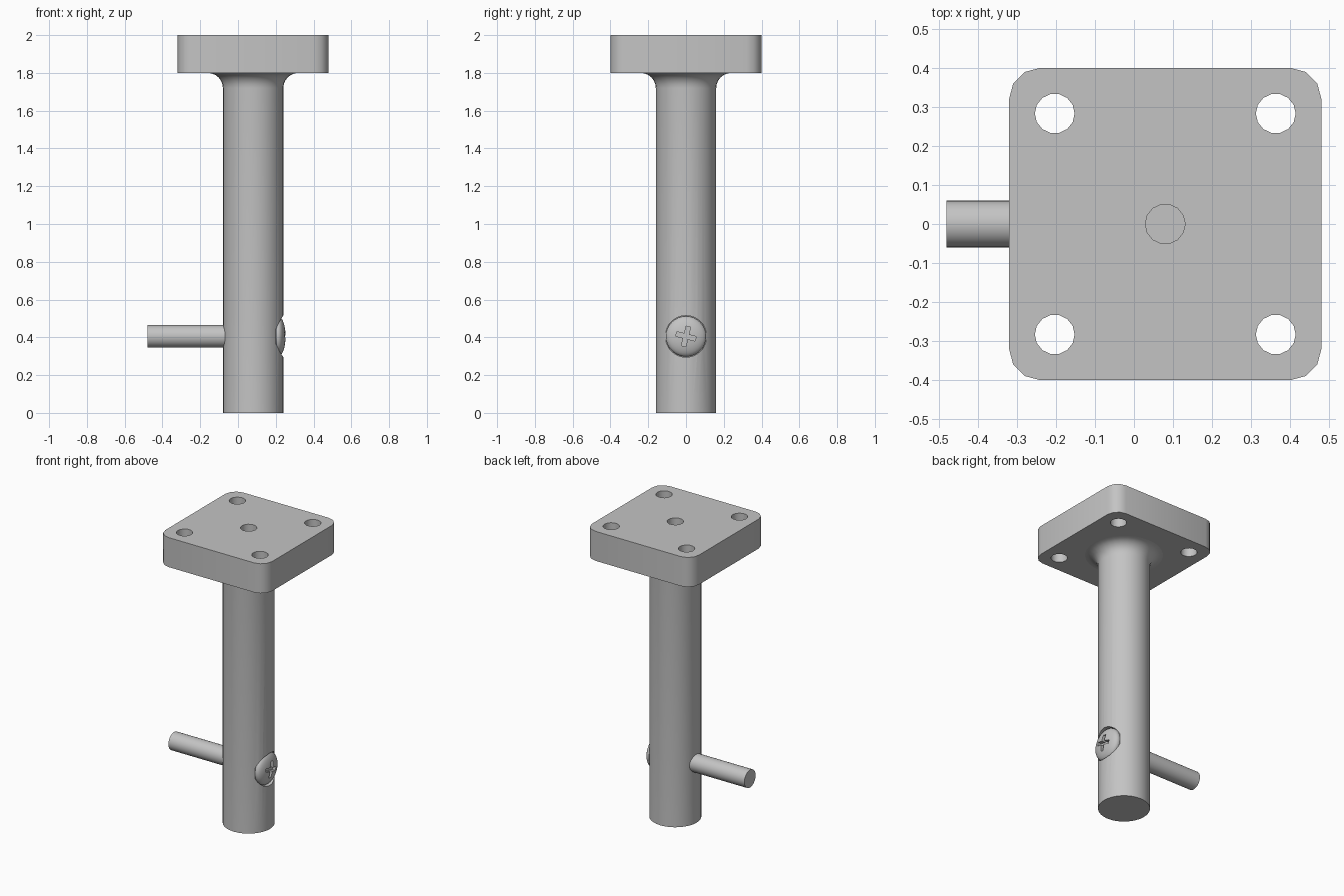
import bpy, bmesh
from math import sin, cos, pi, radians
from mathutils import Matrix, Vector

if "Cube" in bpy.data.objects:
    bpy.data.objects.remove(bpy.data.objects["Cube"])

AXIS_X = 0.08      # centre line of the post
SCREW_Z = 0.405

steel = bpy.data.materials.new("grey steel")
steel.use_nodes = True
colour = (0.55, 0.55, 0.55, 1)
steel.diffuse_color = colour
steel.node_tree.nodes["Principled BSDF"].inputs["Base Color"].default_value = colour


def finish(bm, name, matrix=Matrix()):
    bmesh.ops.transform(bm, matrix=matrix, verts=bm.verts)
    bmesh.ops.recalc_face_normals(bm, faces=bm.faces)
    mesh = bpy.data.meshes.new(name)
    bm.to_mesh(mesh)
    bm.free()
    obj = bpy.data.objects.new(name, mesh)
    bpy.context.collection.objects.link(obj)
    mesh.materials.append(steel)
    return obj


def lathe(name, profile, steps, matrix=Matrix()):
    """Spin a (radius, height) profile around z."""
    bm = bmesh.new()
    verts = [bm.verts.new((r, 0, h)) for r, h in profile]
    edges = [bm.edges.new(pair) for pair in zip(verts, verts[1:])]
    bmesh.ops.spin(bm, geom=verts + edges, cent=(0, 0, 0), axis=(0, 0, 1),
                   angle=2 * pi, steps=steps)
    bmesh.ops.remove_doubles(bm, verts=bm.verts, dist=1e-5)
    return finish(bm, name, matrix)


def cylinder(name, radius, low, high, steps, matrix=Matrix()):
    return lathe(name, [(0, low), (radius, low), (radius, high), (0, high)], steps, matrix)


def box(name, size, matrix):
    bm = bmesh.new()
    bmesh.ops.create_cube(bm, size=1)
    bmesh.ops.scale(bm, vec=size, verts=bm.verts)
    return finish(bm, name, matrix)


def cut(target, cutter):
    mod = target.modifiers.new("cut", 'BOOLEAN')
    mod.operation, mod.solver, mod.object = 'DIFFERENCE', 'EXACT', cutter
    bpy.context.view_layer.objects.active = target
    bpy.ops.object.modifier_apply(modifier=mod.name)
    bpy.data.objects.remove(cutter)


def smooth(obj, degrees=35):
    bpy.ops.object.select_all(action='DESELECT')
    obj.select_set(True)
    bpy.context.view_layer.objects.active = obj
    bpy.ops.object.shade_smooth_by_angle(angle=radians(degrees))


# Mounting plate with rounded corners
half, corner = 0.4, 0.08
bm = bmesh.new()
outline = []
for quarter in range(4):
    for step in range(4):
        a = quarter * pi / 2 + step * pi / 6
        sx = 1 if quarter in (0, 3) else -1
        sy = 1 if quarter in (0, 1) else -1
        outline.append(bm.verts.new((sx * (half - corner) + corner * cos(a),
                                     sy * (half - corner) + corner * sin(a), 1.8)))
base = bm.faces.new(outline)
top = bmesh.ops.extrude_face_region(bm, geom=[base])["geom"]
bmesh.ops.translate(bm, vec=(0, 0, 0.2),
                    verts=[g for g in top if isinstance(g, bmesh.types.BMVert)])
plate = finish(bm, "mounting_plate", Matrix.Translation((AXIS_X, 0, 0)))

# Four bolt holes and a centre hole
spread = 0.283
for x, y in [(0, 0)] + [(i * spread, j * spread) for i in (-1, 1) for j in (-1, 1)]:
    cut(plate, cylinder("hole_cutter", 0.051, 1.7, 2.1, 14,
                        Matrix.Translation((AXIS_X + x, y, 0))))
smooth(plate)

# Post with a fillet flaring into the plate
flare = [(0.24 + 0.08 * cos(a), 1.72 + 0.08 * sin(a))
         for a in [pi - i * pi / 12 for i in range(7)]]
post = lathe("post", [(0, 0), (0.16, 0)] + flare + [(0, 1.8)], 32,
             Matrix.Translation((AXIS_X, 0, 0)))

# Shallow round recess that seats the screw head
along_x = Matrix.Translation((0, 0, SCREW_Z)) @ Matrix.Rotation(pi / 2, 4, 'Y')
cut(post, cylinder("recess_cutter", 0.11, 0.2, 0.4, 32, along_x))
smooth(post)

# Cross screw: shank sticking out at one side, domed head at the other
dome = [(0.107 * cos(a), 0.212 + 0.04 * sin(a))
        for a in [i * pi / 16 for i in range(8)]] + [(0, 0.252)]
screw = lathe("cross_screw", [(0, -0.48), (0.06, -0.48), (0.06, 0.203), (0.107, 0.203)] + dome,
              32, along_x)
for turn in (0, pi / 2):
    spin = Matrix.Rotation(turn - radians(14), 4, 'X')
    cut(screw, box("slot_cutter", Vector((0.06, 0.106, 0.024)),
                   Matrix.Translation((0.253, 0, SCREW_Z)) @ spin))
smooth(screw)
